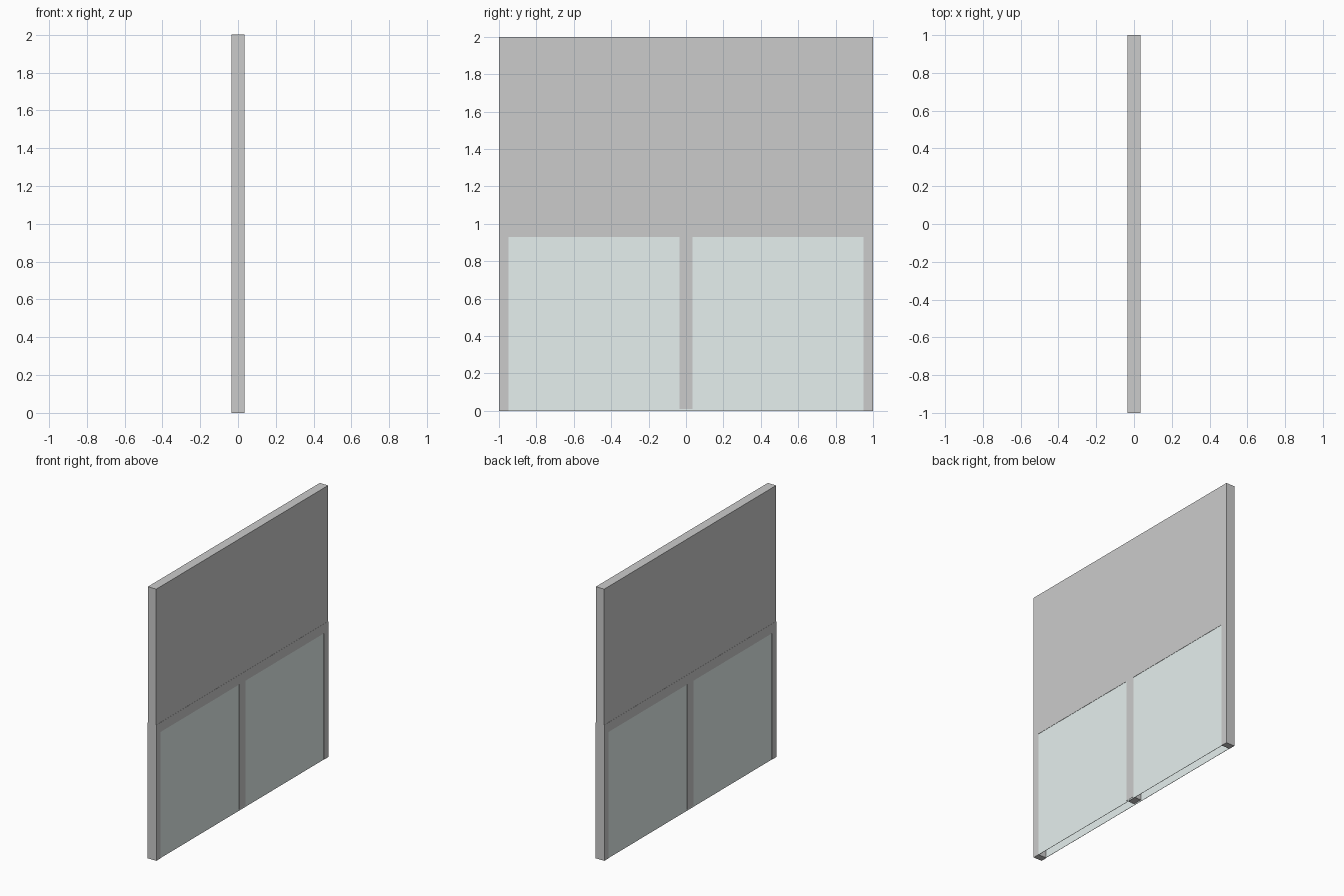
import bpy, bmesh
from mathutils import Matrix, Vector

if "Cube" in bpy.data.objects:
    bpy.data.objects.remove(bpy.data.objects["Cube"])


def box(name, x, y, z):
    """Axis-aligned box from (min, max) ranges."""
    lo, hi = Vector((x[0], y[0], z[0])), Vector((x[1], y[1], z[1]))
    bm = bmesh.new()
    bmesh.ops.create_cube(bm, size=1, matrix=Matrix.Translation((lo + hi) / 2)
                          @ Matrix.Diagonal((*(hi - lo), 1)))
    mesh = bpy.data.meshes.new(name)
    bm.to_mesh(mesh)
    bm.free()
    obj = bpy.data.objects.new(name, mesh)
    bpy.context.collection.objects.link(obj)
    return obj


T = 0.035            # half thickness of the frame
STILE = 0.95         # inner edge of the side posts
RAIL = 0.93          # underside of the middle rail

glass = bpy.data.materials.new("pale_glass")
glass.diffuse_color = (0.79, 0.87, 0.86, 1)
glass.use_nodes = True
glass.node_tree.nodes["Principled BSDF"].inputs["Base Color"].default_value = glass.diffuse_color

# Solid upper wall, a hair thinner so the seam at the rail shows
box("upper_wall", (-T + 0.001, T - 0.001), (-1, 1), (1, 2))

# Lower frame: rail, side posts and centre mullion
box("middle_rail", (-T, T), (-1, 1), (RAIL, 1))
box("left_post", (-T, T), (-1, -STILE), (0, RAIL))
box("right_post", (-T, T), (STILE, 1), (0, RAIL))
box("centre_mullion", (-T, T), (-T, T), (0.01, RAIL))

# Thin glazing sheets close to both faces, open underneath
for side, name in ((1, "front_glazing"), (-1, "back_glazing")):
    xs = sorted((side * (T - 0.002), side * (T - 0.004)))
    pane = box(name, xs, (-STILE, STILE), (0, RAIL))
    pane.data.materials.append(glass)
